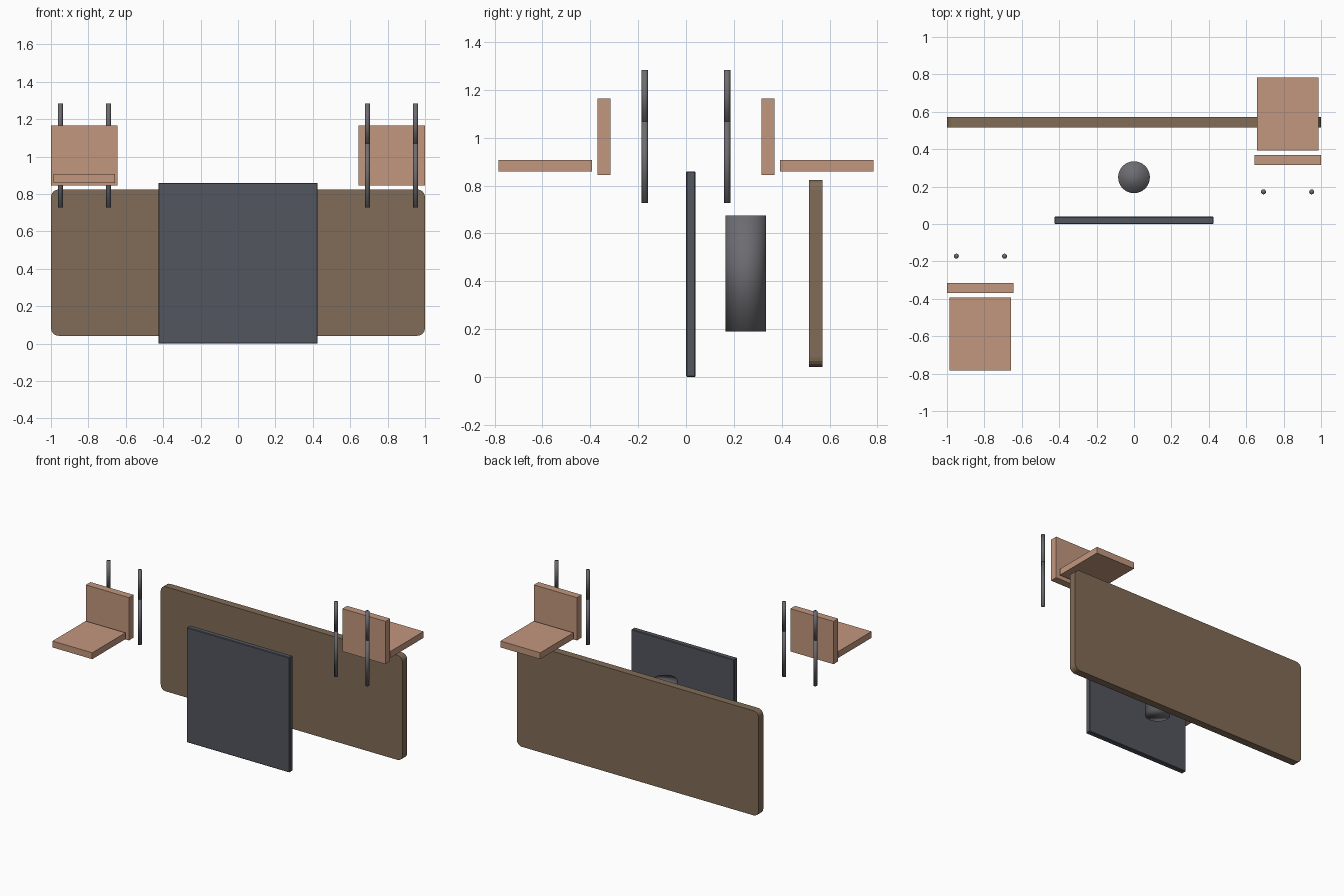
import bpy, bmesh

if "Cube" in bpy.data.objects:
    bpy.data.objects.remove(bpy.data.objects["Cube"])


def material(name, rgb):
    m = bpy.data.materials.new(name)
    m.diffuse_color = (*rgb, 1)
    m.use_nodes = True
    m.node_tree.nodes["Principled BSDF"].inputs["Base Color"].default_value = m.diffuse_color
    return m


WOOD = material("dark_wood", (0.22, 0.15, 0.095))
SLATE = material("slate", (0.085, 0.092, 0.11))
TAN = material("tan_leather", (0.54, 0.31, 0.21))
STEEL = material("steel", (0.15, 0.15, 0.165))


def finish(bm, name, mat, smooth=False):
    me = bpy.data.meshes.new(name)
    for f in bm.faces:
        f.smooth = smooth
    bm.to_mesh(me)
    bm.free()
    ob = bpy.data.objects.new(name, me)
    bpy.context.collection.objects.link(ob)
    me.materials.append(mat)
    return ob


def box(name, lo, hi, mat, bevel=0.0, segments=1, corners_only=False):
    bm = bmesh.new()
    bmesh.ops.create_cube(bm, size=1)
    for v in bm.verts:
        v.co = [(a + b) / 2 + c * (b - a) for a, b, c in zip(lo, hi, v.co)]
    if bevel:
        edges = [e for e in bm.edges if not corners_only or
                 abs(e.verts[0].co.y - e.verts[1].co.y) > 1e-4]
        bmesh.ops.bevel(bm, geom=edges, offset=bevel, segments=segments,
                        profile=0.5, affect='EDGES')
    return finish(bm, name, mat)


def rod(name, x, y, z0, z1, r, sides, mat):
    bm = bmesh.new()
    bmesh.ops.create_cone(bm, cap_ends=True, segments=sides,
                          radius1=r, radius2=r, depth=z1 - z0)
    bmesh.ops.translate(bm, verts=bm.verts, vec=(x, y, (z0 + z1) / 2))
    return finish(bm, name, mat, smooth=True)


# Table parts: upright top, base plate, pedestal column
box("table_top", (-1, 0.515, 0.042), (1, 0.571, 0.824), WOOD, 0.04, 4, True)
box("base_plate", (-0.426, 0, 0), (0.426, 0.04, 0.86), SLATE, 0.004)
rod("pedestal", 0, 0.25, 0.19, 0.675, 0.085, 32, STEEL)

# Two chairs, the second turned half way round the centre
for side, s in (("right", 1), ("left", -1)):
    def chair_box(name, lo, hi):
        a = sorted((s * lo[0], s * hi[0]))
        b = sorted((s * lo[1], s * hi[1]))
        box(f"{side}_{name}", (a[0], b[0], lo[2]), (a[1], b[1], hi[2]), TAN)

    chair_box("chair_back", (0.643, 0.315, 0.845), (1.0, 0.37, 1.165))
    chair_box("chair_seat", (0.657, 0.392, 0.859), (0.986, 0.784, 0.907))
    # Each leg is two lengths stacked end to end
    for i, x in enumerate((0.692, 0.95)):
        rod(f"{side}_lower_leg_{i}", s * x, s * 0.172, 0.727, 1.069, 0.0135, 16, STEEL)
        rod(f"{side}_upper_leg_{i}", s * x, s * 0.172, 1.069, 1.284, 0.0135, 16, STEEL)
